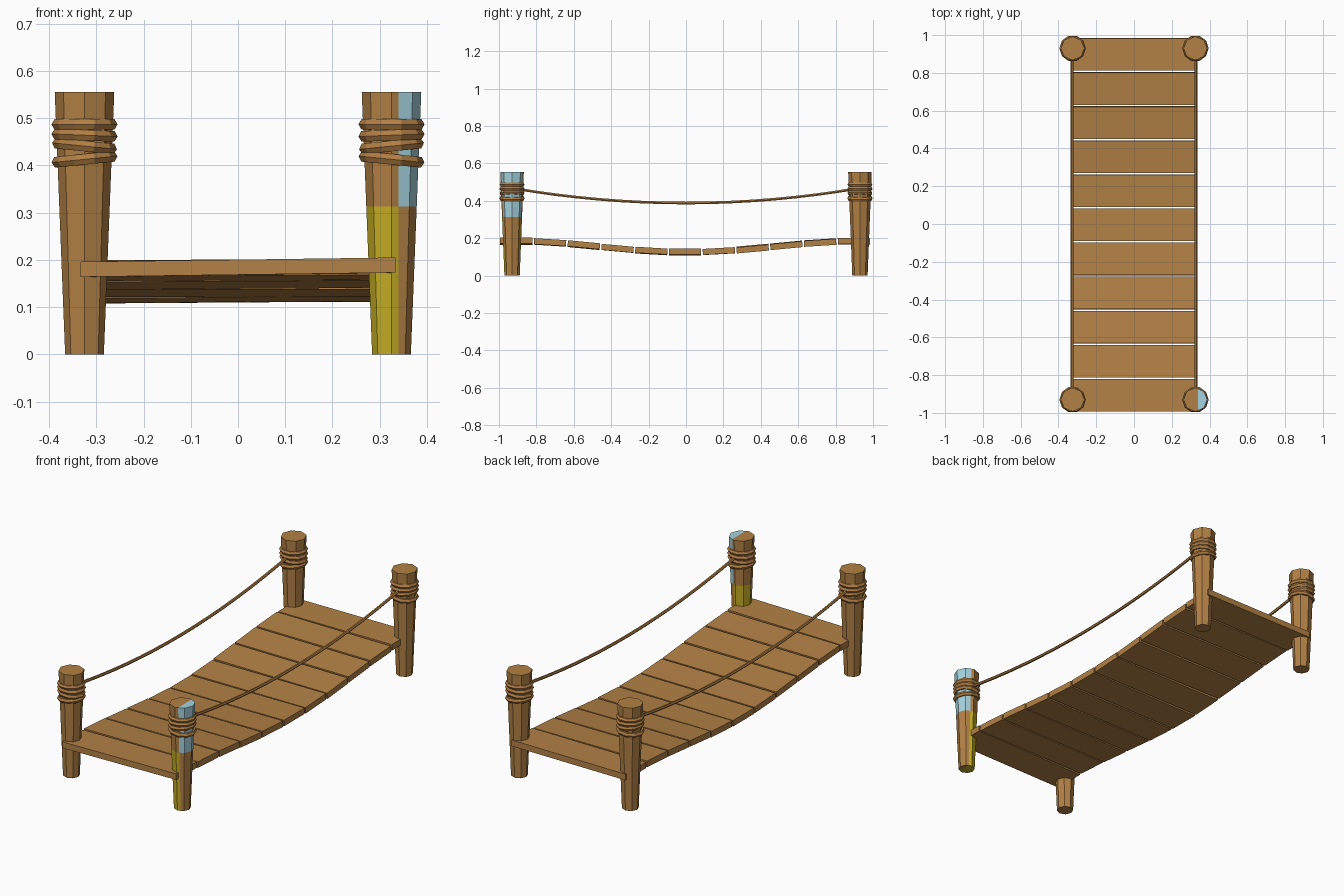
import bpy, bmesh, math, random
from mathutils import Matrix, Vector

if "Cube" in bpy.data.objects:
    bpy.data.objects.remove(bpy.data.objects["Cube"])

random.seed(4)


def material(name, rgb):
    m = bpy.data.materials.new(name)
    m.diffuse_color = (*rgb, 1)
    m.use_nodes = True
    m.node_tree.nodes["Principled BSDF"].inputs["Base Color"].default_value = m.diffuse_color
    return m


WOOD = material("wood brown", (0.45, 0.22, 0.06))
ROPE = material("rope brown", (0.44, 0.21, 0.058))
BLUE = material("pale blue", (0.376, 0.645, 0.73))
YELLOW = material("mustard yellow", (0.57, 0.43, 0.018))


def make(name, bm, mats):
    me = bpy.data.meshes.new(name)
    bmesh.ops.recalc_face_normals(bm, faces=bm.faces)
    bm.to_mesh(me)
    bm.free()
    for m in mats:
        me.materials.append(m)
    ob = bpy.data.objects.new(name, me)
    bpy.context.collection.objects.link(ob)
    return ob


def bridge(bm, rings, closed):
    # skin a list of vertex rings
    n = len(rings[0])
    for i in range(len(rings) if closed else len(rings) - 1):
        a, b = rings[i], rings[(i + 1) % len(rings)]
        for j in range(n):
            k = (j + 1) % n
            bm.faces.new((a[j], a[k], b[k], b[j]))
    if not closed:
        bm.faces.new(rings[0])
        bm.faces.new(rings[-1])


PX, PY, H = 0.325, 0.93, 0.555


# Tapered octagonal posts
def post(name, x, y, painted):
    bm = bmesh.new()
    bmesh.ops.create_cone(bm, cap_ends=True, segments=8, radius1=0.041,
                          radius2=0.063, depth=H,
                          matrix=Matrix.Translation((x, y, H / 2)))
    if painted:
        cx, cz = 0.34, 0.313
        for co, no in (((cx, 0, 0), (1, 0, 0)), ((0, 0, cz), (0, 0, 1))):
            bmesh.ops.bisect_plane(bm, geom=bm.verts[:] + bm.edges[:] + bm.faces[:],
                                   plane_co=co, plane_no=no)
        for f in bm.faces:
            c = f.calc_center_median()
            if c.z > cz and c.x > cx:
                f.material_index = 1
            elif c.z < cz and c.x < cx:
                f.material_index = 2
    make(name, bm, [WOOD, BLUE, YELLOW] if painted else [WOOD])


# Rope wraps: tilted rings, (height, tilt, major radius)
def wraps(name, x, y, side):
    bm = bmesh.new()
    for z, tilt, major in ((0.487, 0.0, 0.057), (0.464, 0.04, 0.057),
                           (0.441, 0.1, 0.056), (0.413, -0.1, 0.057)):
        mat = (Matrix.Translation((x, y, z))
               @ Matrix.Rotation(tilt * side, 4, 'Y'))
        rings = []
        for i in range(10):
            a = math.tau * i / 10
            ring = []
            for j in range(6):
                b = math.tau * j / 6
                r = major + 0.013 * math.cos(b)
                p = Vector((r * math.cos(a), r * math.sin(a), 0.013 * math.sin(b)))
                ring.append(bm.verts.new(mat @ p))
            rings.append(ring)
        bridge(bm, rings, True)
    make(name, bm, [ROPE])


for sx, sn in ((-1, "left"), (1, "right")):
    for sy, fn in ((-1, "front"), (1, "back")):
        post(f"{fn}_{sn}_post", sx * PX, sy * PY, sx > 0 and sy < 0)
        wraps(f"{fn}_{sn}_rope_wraps", sx * PX, sy * PY, -sx)

    # Sagging hand rope
    bm = bmesh.new()
    rings = []
    for i in range(17):
        y = PY * (i / 8 - 1)
        z = 0.388 + 0.08 * (y / PY) ** 2
        rings.append([bm.verts.new((sx * 0.328 + 0.008 * math.cos(math.tau * j / 6), y,
                                    z + 0.008 * math.sin(math.tau * j / 6)))
                      for j in range(6)])
    bridge(bm, rings, False)
    make(f"{sn}_hand_rope", bm, [ROPE])

# Deck planks following the sag, each with a slight roll
for i in range(11):
    y = -0.005 + 0.1805 * (i - 5)
    z = 0.155 - 0.029 * math.cos(math.pi * y / PY)
    slope = 0.029 * math.pi / PY * math.sin(math.pi * y / PY)
    roll = -0.0135 if i == 0 else random.uniform(-0.008, 0.008)
    bm = bmesh.new()
    bmesh.ops.create_cube(bm, size=1, matrix=Matrix.Translation((0, y, z))
                          @ Matrix.Rotation(roll, 4, 'Y')
                          @ Matrix.Rotation(math.atan(slope), 4, 'X')
                          @ Matrix.Diagonal((0.667, 0.172, 0.032, 1)))
    make(f"plank_{i + 1}", bm, [WOOD])
